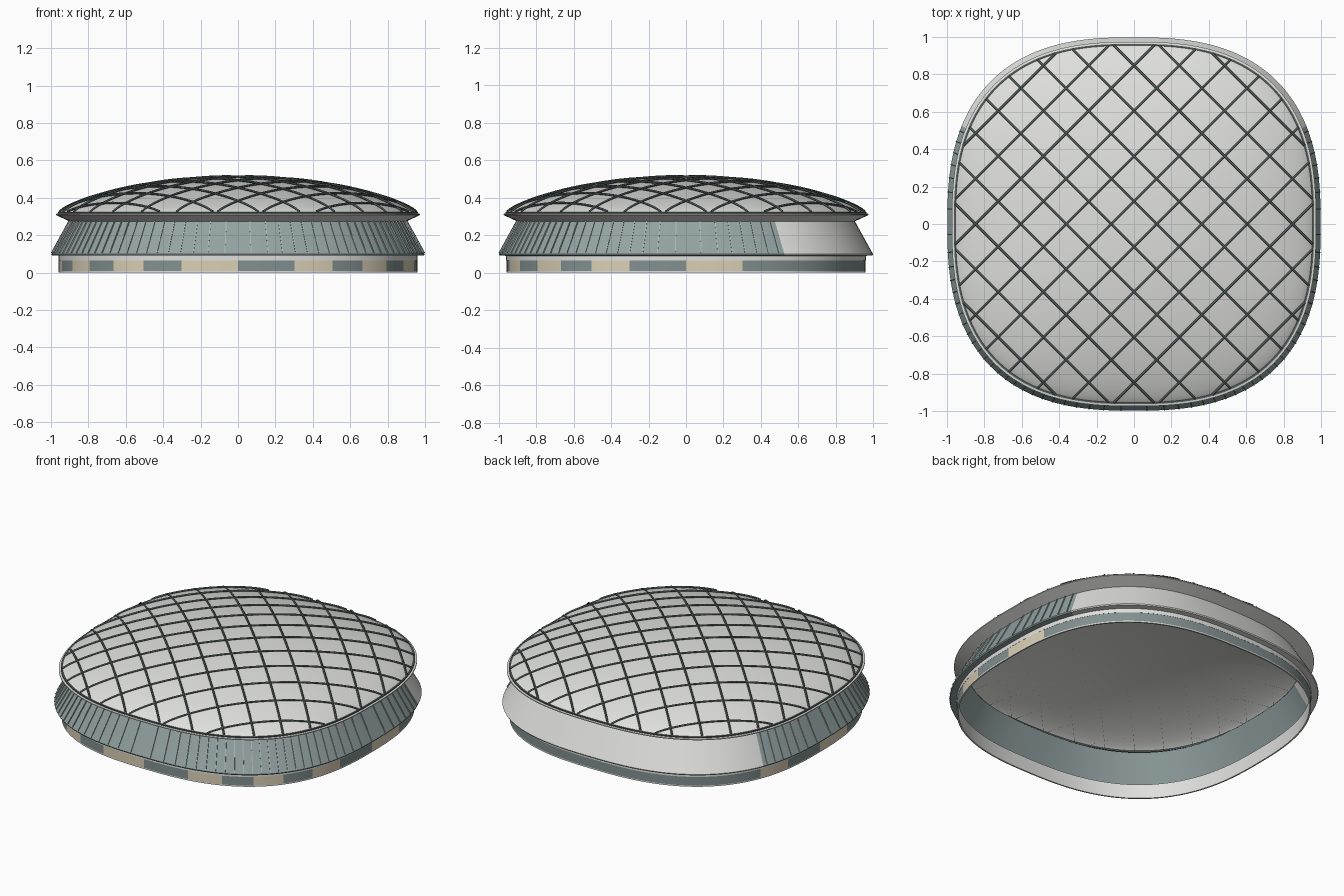
import bpy, bmesh, math
from mathutils import Vector

cube = bpy.data.objects.get("Cube")
if cube:
    bpy.data.objects.remove(cube)

POWER = 2.6              # squareness of the plan outline
PANELS = 28              # base panels around the outline
STEP = math.tau / PANELS
RIM, RIM_Z, RISE = 0.962, 0.314, 0.196


def material(name, rgb):
    m = bpy.data.materials.new(name)
    m.use_nodes = True
    m.diffuse_color = (*rgb, 1)
    m.node_tree.nodes["Principled BSDF"].inputs["Base Color"].default_value = (*rgb, 1)
    return m


WHITE = material("light_cladding", (0.74, 0.74, 0.72))
GLASS = material("grey_green_glass", (0.29, 0.36, 0.36))
DARK = material("dark_panel", (0.225, 0.28, 0.28))
TAN = material("sand_panel", (0.71, 0.63, 0.46))
STEEL = material("dark_steel", (0.085, 0.11, 0.107))
FIN = material("fin_metal", (0.42, 0.46, 0.46))


def outline(angle, radius, z, power=POWER):
    """Point on the rounded-square plan."""
    c, s = math.cos(angle), math.sin(angle)
    e = 2 / power
    return Vector((math.copysign(abs(c) ** e, c) * radius,
                   math.copysign(abs(s) ** e, s) * radius, z))


def finish(name, bm, mats, smooth=True):
    me = bpy.data.meshes.new(name)
    bm.to_mesh(me)
    bm.free()
    for m in mats:
        me.materials.append(m)
    ob = bpy.data.objects.new(name, me)
    bpy.context.collection.objects.link(ob)
    if smooth:
        bpy.ops.object.select_all(action="DESELECT")
        ob.select_set(True)
        bpy.context.view_layer.objects.active = ob
        bpy.ops.object.shade_smooth_by_angle(angle=math.radians(35))


def loft(name, profile, mats, rule=lambda panel: 0, closed=False):
    """Sweep a (radius, z[, power]) profile around the plan; rule colours each panel."""
    bm = bmesh.new()
    sub = 8
    n = PANELS * sub
    rings = [[bm.verts.new(outline(i * STEP / sub, *point)) for i in range(n)]
             for point in profile]
    pairs = list(zip(rings, rings[1:]))
    if closed:
        pairs.append((rings[-1], rings[0]))
    for a, b in pairs:
        for i in range(n):
            j = (i + 1) % n
            f = bm.faces.new((a[i], a[j], b[j], b[i]))
            f.material_index = rule(i // sub)
    finish(name, bm, mats)


def at_back(panel):
    return 2 <= panel < 12


# Base wall, with coloured panels around its outside
loft("base_wall", [(0.954, 0), (0.954, 0.092), (0.95, 0.092), (0.95, 0)], [WHITE], closed=True)
loft("base_panels", [(0.953, 0.008), (0.959, 0.008), (0.959, 0.064), (0.953, 0.064)],
     [DARK, TAN], lambda p: int(p % 2 == 0 and not at_back(p)), closed=True)
loft("base_sill", [(0.953, 0), (0.959, 0), (0.959, 0.008), (0.953, 0.008)], [WHITE], closed=True)
loft("base_cornice", [(0.953, 0.064), (0.96, 0.064), (0.96, 0.092), (0.953, 0.092)],
     [WHITE], closed=True)

# Leaning skirt: glazed at the front and sides, plain at the back
loft("skirt", [(0.952, 0.09), (0.995, 0.092), (0.998, 0.099), (0.901, 0.275), (0.896, 0.275),
               (0.99, 0.099), (0.952, 0.093)],
     [GLASS, WHITE], lambda p: int(at_back(p)), closed=True)

# Flared collar under the roof
loft("roof_collar", [(0.896, 0.272), (0.974, 0.308), (0.974, 0.314), (0.955, 0.318)], [WHITE])

# Fins standing on the glazed skirt
FINS = 64
bm = bmesh.new()
start, span = 12 * STEP, 18 * STEP
for k in range(FINS):
    a = start + (k + 0.5) * span / FINS
    low, high = outline(a, 0.994, 0.105), outline(a, 0.901, 0.275)
    along = outline(a + 0.01, 1, 0) - outline(a - 0.01, 1, 0)
    side = along.normalized() * 0.0025
    out = Vector((along.y, -along.x, 0)).normalized()
    corners = [low - out * 0.002, low + out * 0.007, high + out * 0.007, high - out * 0.002]
    left = [bm.verts.new(p - side) for p in corners]
    right = [bm.verts.new(p + side) for p in corners]
    bm.faces.new(left)
    bm.faces.new(right[::-1])
    for i in range(4):
        j = (i + 1) % 4
        bm.faces.new((left[j], left[i], right[i], right[j]))
bmesh.ops.recalc_face_normals(bm, faces=bm.faces)
finish("skirt_fins", bm, [FIN], smooth=False)


# Domed roof: round at the crown, easing into the squarer rim
def roof_z(t):
    return RIM_Z + RISE * max(0, 1 - t * t) ** 0.75


def roof_power(t):
    return 2 + (POWER - 2) * t


def plan_t(x, y):
    t = 1
    for _ in range(8):
        p = roof_power(min(t, 1))
        t = (abs(x / RIM) ** p + abs(y / RIM) ** p) ** (1 / p)
    return t


levels = [math.sin(math.pi / 2 * (1 - i / 24)) for i in range(24)] + [0.0001]
loft("roof_dome", [(RIM * t, roof_z(t), roof_power(t)) for t in levels], [WHITE])

# Diagonal lattice laid over the roof
GRID = 0.242
curve = bpy.data.curves.new("roof_lattice", "CURVE")
curve.dimensions = "3D"
curve.bevel_depth = 0.006
curve.bevel_resolution = 0
for sign in (1, -1):
    for k in range(-6, 6):
        c = (k + 0.5) * GRID
        samples = [i / 400 for i in range(-640, 641)]
        inside = [((c + s) / 2, sign * (c - s) / 2) for s in samples
                  if plan_t((c + s) / 2, (c - s) / 2) < 0.995]
        path = inside[:-8:16] + [inside[-1]]
        spline = curve.splines.new("POLY")
        spline.points.add(len(path) - 1)
        for p, (x, y) in zip(spline.points, path):
            p.co = (x, y, roof_z(plan_t(x, y)) + 0.006, 1)
curve.materials.append(STEEL)
lattice = bpy.data.objects.new("roof_lattice", curve)
bpy.context.collection.objects.link(lattice)

# Edge bar where the lattice meets the rim
loft("roof_edge", [(0.953, 0.314), (0.963, 0.314), (0.963, 0.323), (0.953, 0.323)], [STEEL], closed=True)
